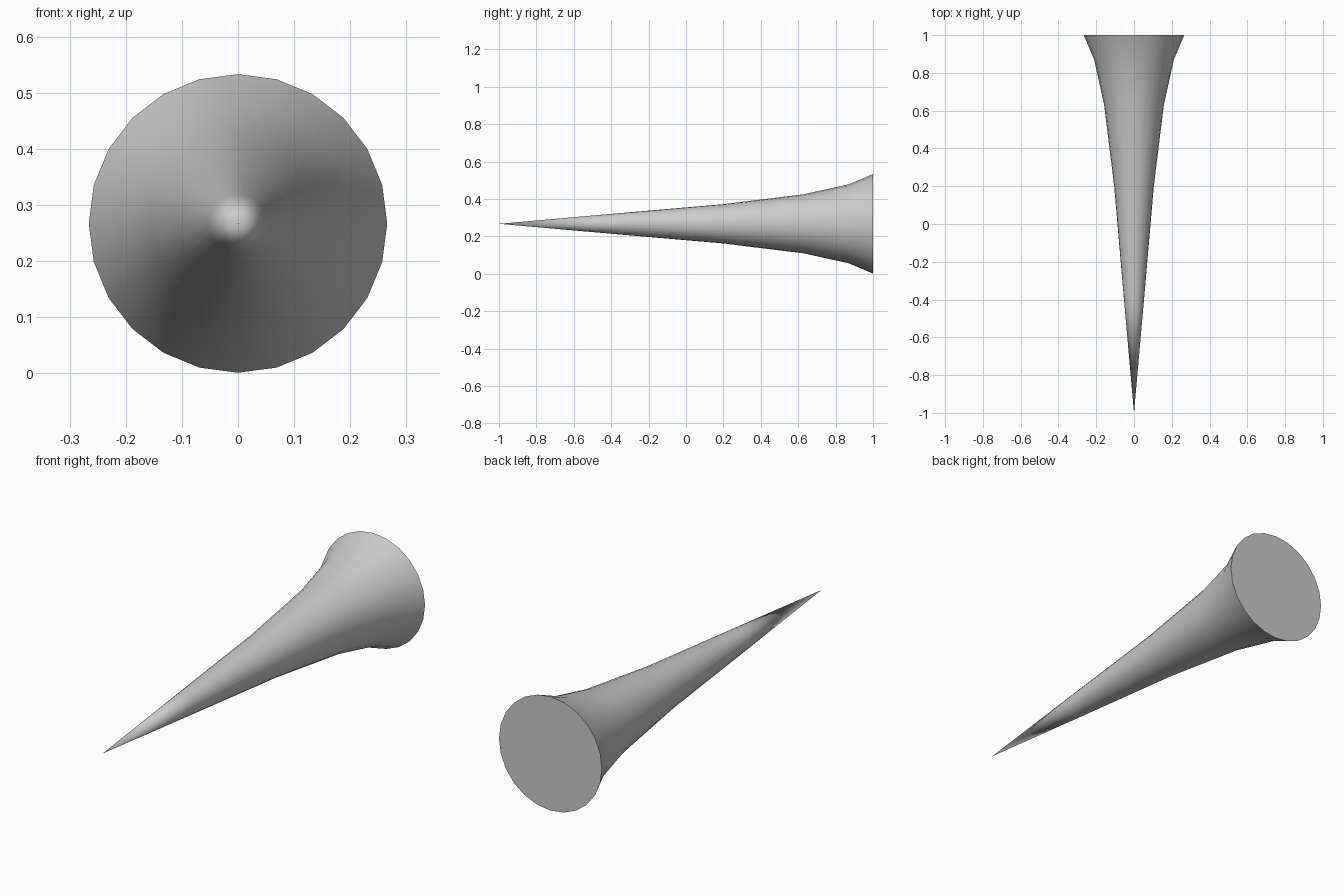
import bpy, bmesh, math

if "Cube" in bpy.data.objects:
    bpy.data.objects.remove(bpy.data.objects["Cube"])

SIDES = 24
CENTRE_Z = 0.267
# (y, radius) from the tip to the flared end
PROFILE = [(-0.4, 0.053), (0.2, 0.105), (0.63, 0.158), (0.87, 0.211), (1.0, 0.266)]

bm = bmesh.new()


def ring(y, r):
    return [bm.verts.new((r * math.cos(2 * math.pi * i / SIDES), y,
                          CENTRE_Z + r * math.sin(2 * math.pi * i / SIDES)))
            for i in range(SIDES)]


# flared spike body
tip = bm.verts.new((0, -1, CENTRE_Z))
rings = [ring(y, r) for y, r in PROFILE]
for i in range(SIDES):
    j = (i + 1) % SIDES
    bm.faces.new((tip, rings[0][i], rings[0][j]))
    for a, b in zip(rings, rings[1:]):
        bm.faces.new((a[i], b[i], b[j], a[j]))

# flat end cap
bm.faces.new(rings[-1])
bmesh.ops.recalc_face_normals(bm, faces=bm.faces)

mesh = bpy.data.meshes.new("flared_spike")
bm.to_mesh(mesh)
bm.free()
spike = bpy.data.objects.new("flared_spike", mesh)
bpy.context.collection.objects.link(spike)

# smooth flank, sharp rim
bpy.context.view_layer.objects.active = spike
spike.select_set(True)
bpy.ops.object.shade_smooth_by_angle(angle=math.radians(40))
